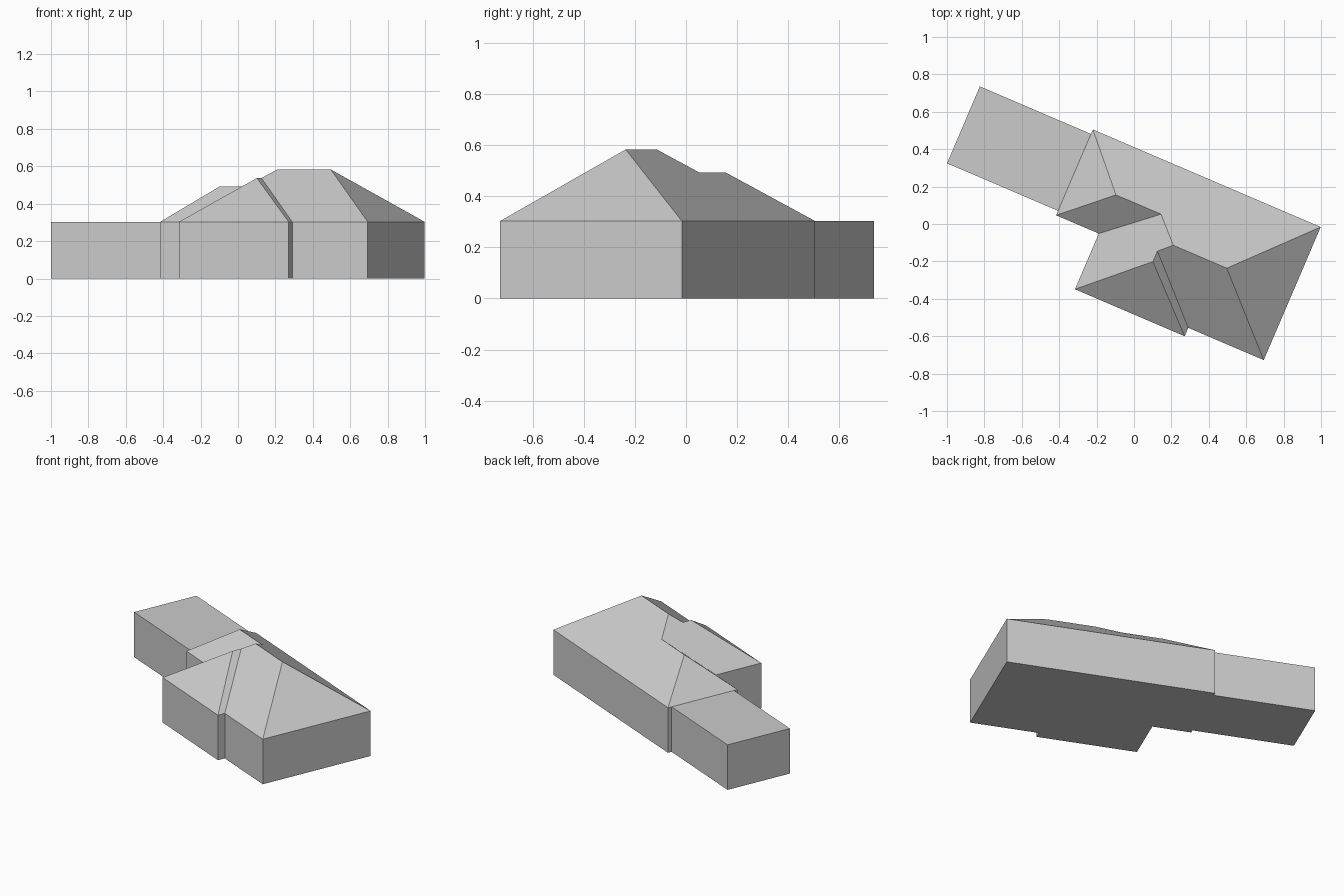
import bpy
import bmesh
import math
from mathutils import Matrix

cube = bpy.data.objects.get("Cube")
if cube:
    bpy.data.objects.remove(cube, do_unlink=True)

EAVE = 0.303          # wall height
WING, RIDGE, LOW = 0.537, 0.583, 0.493
TURN = Matrix.Rotation(math.radians(-23.17), 4, "Z")

grey = bpy.data.materials.new("light_grey")
grey.use_nodes = True
colour = (0.6, 0.6, 0.6, 1)
grey.diffuse_color = colour
grey.node_tree.nodes["Principled BSDF"].inputs["Base Color"].default_value = colour


def add_object(name, bm):
    bmesh.ops.transform(bm, matrix=TURN, verts=bm.verts)
    mesh = bpy.data.meshes.new(name)
    bm.to_mesh(mesh)
    bm.free()
    mesh.materials.append(grey)
    obj = bpy.data.objects.new(name, mesh)
    bpy.context.collection.objects.link(obj)


def add_walls(name, outline, top=False, skip=()):
    """Floor and upright walls around a counter-clockwise outline."""
    bm = bmesh.new()
    low = [bm.verts.new((x, y, 0)) for x, y in outline]
    high = [bm.verts.new((x, y, EAVE)) for x, y in outline]
    bm.faces.new(low[::-1])
    if top:
        bm.faces.new(high)
    for i in range(len(outline)):
        if i not in skip:
            j = (i + 1) % len(outline)
            bm.faces.new((low[i], low[j], high[j], high[i]))
    add_object(name, bm)


# House outline, aligned with its long axis
corners = {
    "back_west": (-0.401, 0.378),
    "low_corner": (-0.401, -0.121),
    "inner_west": (-0.153, -0.121),
    "wing_west": (-0.153, -0.445),
    "wing_east": (0.485, -0.445),
    "inner_east": (0.485, -0.396),
    "front_east": (0.924, -0.396),
    "back_east": (0.924, 0.378),
}
add_walls("house_walls", list(corners.values()))

# Flat-topped annexe, open where it meets the house
add_walls("flat_annexe", [(-1.047, -0.095), (-0.401, -0.095),
                          (-0.401, 0.352), (-1.047, 0.352)], top=True, skip=(1,))

# Hipped roof: eave corners plus ridge ends
points = {name: (x, y, EAVE) for name, (x, y) in corners.items()}
points.update({
    "low_ridge_west": (-0.150, 0.105, LOW),
    "low_ridge_east": (0.112, 0.105, LOW),
    "ridge_west": (0.238, -0.022, RIDGE),
    "ridge_east": (0.549, -0.022, RIDGE),
    "wing_ridge_back": (0.172, -0.084, WING),
    "wing_ridge_front": (0.172, -0.145, WING),
})
slopes = [
    "back_east back_west low_ridge_west low_ridge_east ridge_west ridge_east",
    "front_east back_east ridge_east",
    "inner_east front_east ridge_east ridge_west wing_ridge_back",
    "wing_east inner_east wing_ridge_back wing_ridge_front",
    "wing_west wing_east wing_ridge_front",
    "inner_west wing_west wing_ridge_front wing_ridge_back ridge_west low_ridge_east",
    "low_corner inner_west low_ridge_east low_ridge_west",
    "back_west low_corner low_ridge_west",
]
bm = bmesh.new()
verts = {name: bm.verts.new(co) for name, co in points.items()}
for slope in slopes:
    bm.faces.new([verts[name] for name in slope.split()])
add_object("hipped_roof", bm)
